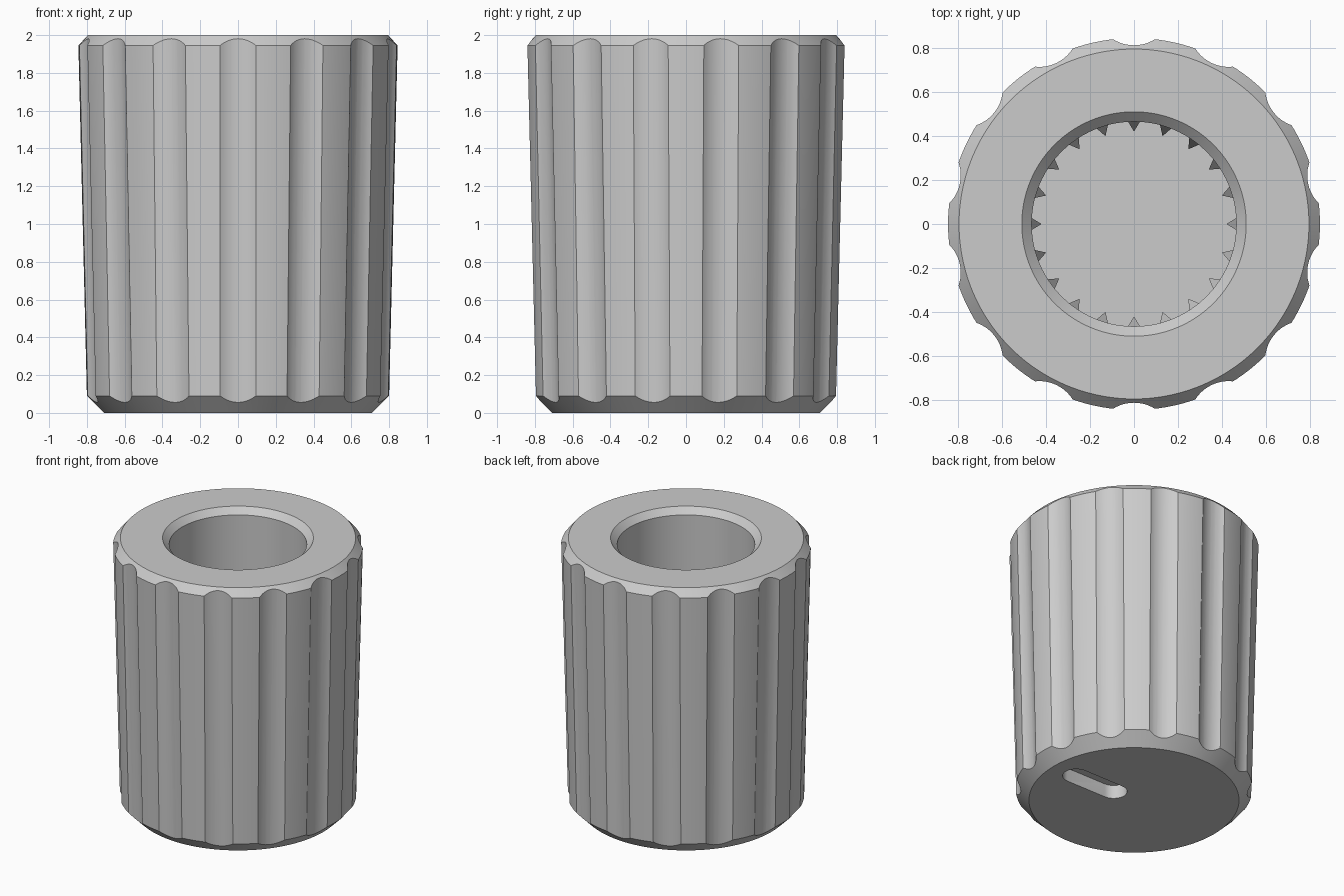
import bpy, bmesh, math
from mathutils import Matrix, Vector

cube = bpy.data.objects.get("Cube")
if cube:
    bpy.data.objects.remove(cube, do_unlink=True)

grey = bpy.data.materials.new("plain grey")
grey.use_nodes = True
grey.diffuse_color = (0.6, 0.6, 0.6, 1)
grey.node_tree.nodes["Principled BSDF"].inputs["Base Color"].default_value = grey.diffuse_color

FLUTES, TEETH = 14, 20
FLOOR, TOOTH_TOP = 0.4, 1.3


def make_object(name, bm):
    bmesh.ops.recalc_face_normals(bm, faces=bm.faces)
    mesh = bpy.data.meshes.new(name)
    bm.to_mesh(mesh)
    bm.free()
    mesh.materials.append(grey)
    obj = bpy.data.objects.new(name, mesh)
    bpy.context.collection.objects.link(obj)
    return obj


def lathe(name, profile, steps=140):
    bm = bmesh.new()
    verts = [bm.verts.new((r, 0, z)) for r, z in profile]
    edges = [bm.edges.new(pair) for pair in zip(verts, verts[1:])]
    bmesh.ops.spin(bm, geom=verts + edges, cent=(0, 0, 0), axis=(0, 0, 1),
                   angle=math.tau, steps=steps, use_duplicate=False)
    bmesh.ops.remove_doubles(bm, verts=bm.verts, dist=0.0005)
    return make_object(name, bm)


def cut(target, cutter):
    mod = target.modifiers.new("cut", "BOOLEAN")
    mod.operation = "DIFFERENCE"
    mod.solver = "EXACT"
    mod.object = cutter
    bpy.ops.object.select_all(action="DESELECT")
    target.select_set(True)
    bpy.context.view_layer.objects.active = target
    bpy.ops.object.modifier_apply(modifier=mod.name)
    bpy.data.objects.remove(cutter, do_unlink=True)


# Tapered, chamfered body with a blind shaft hole
body = lathe("knob_body", [
    (0, 0), (0.71, 0), (0.80, 0.09), (0.845, 1.945), (0.795, 2.0),
    (0.51, 2.0), (0.465, 1.955), (0.465, FLOOR), (0, FLOOR)])

# Grip flutes, leaning with the taper of the body
bm = bmesh.new()
lean = math.atan2(0.045, 1.855)
for i in range(FLUTES):
    place = (Matrix.Rotation(math.tau * i / FLUTES - math.pi / 2, 4, "Z")
             @ Matrix.Translation((0.9635, 0, 1)) @ Matrix.Rotation(lean, 4, "Y"))
    bmesh.ops.create_cone(bm, cap_ends=True, segments=64, radius1=0.175,
                          radius2=0.175, depth=3, matrix=place)
cut(body, make_object("flute_cutter", bm))

# Rounded pointer slot in the closed face
bm = bmesh.new()
outline = []
for centre, start in ((0.51, -90), (0.18, 90)):
    for i in range(17):
        a = math.radians(start + 180 * i / 16)
        outline.append(bm.verts.new((centre + 0.092 * math.cos(a), 0.092 * math.sin(a), -0.1)))
face = bm.faces.new(outline)
grown = bmesh.ops.extrude_face_region(bm, geom=[face])["geom"]
bmesh.ops.translate(bm, vec=(0, 0, 0.2),
                    verts=[v for v in grown if isinstance(v, bmesh.types.BMVert)])
cut(body, make_object("slot_cutter", bm))
bpy.ops.object.shade_smooth_by_angle(angle=math.radians(28))

# Pointed teeth low in the shaft hole
bm = bmesh.new()
for i in range(TEETH):
    turn = Matrix.Rotation(math.tau * i / TEETH, 3, "Z")
    ring = []
    for low in (True, False):
        ring.append([bm.verts.new(turn @ Vector((r, y, FLOOR - 0.01 if low else z)))
                     for r, y, z in ((0.47, -0.03, TOOTH_TOP), (0.42, 0, TOOTH_TOP - 0.15),
                                     (0.47, 0.03, TOOTH_TOP))])
    bm.faces.new(ring[0])
    bm.faces.new(ring[1])
    for j in range(3):
        k = (j + 1) % 3
        bm.faces.new((ring[0][j], ring[0][k], ring[1][k], ring[1][j]))
make_object("shaft_teeth", bm)
